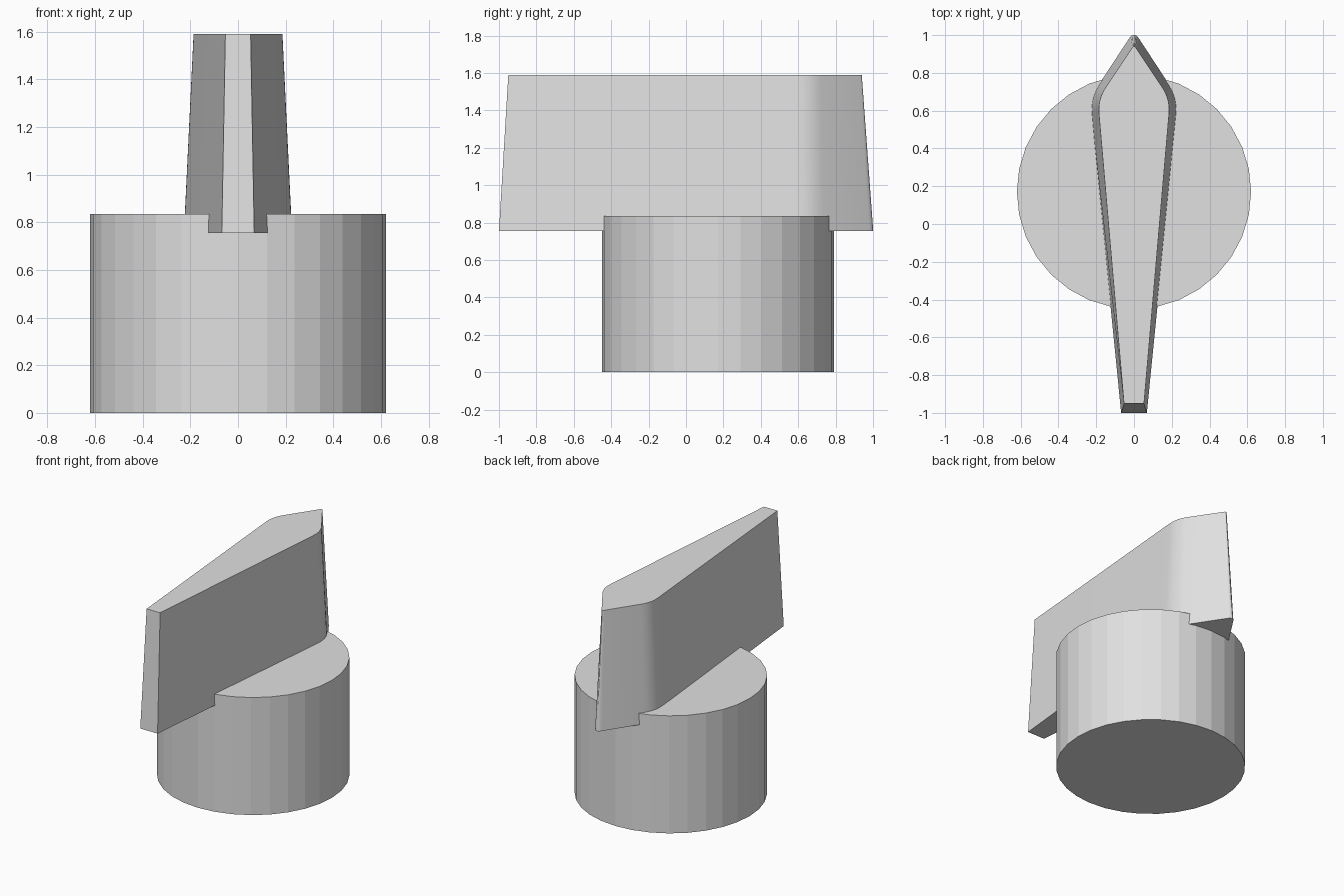
import bpy, bmesh, math
from mathutils import Vector

cube = bpy.data.objects.get("Cube")
if cube:
    bpy.data.objects.remove(cube, do_unlink=True)

grey = bpy.data.materials.new("light_grey")
grey.use_nodes = True
grey.diffuse_color = (0.75, 0.75, 0.75, 1)
grey.node_tree.nodes["Principled BSDF"].inputs["Base Color"].default_value = (0.75, 0.75, 0.75, 1)


def finish(bm, name):
    bmesh.ops.recalc_face_normals(bm, faces=bm.faces)
    mesh = bpy.data.meshes.new(name)
    bm.to_mesh(mesh)
    bm.free()
    mesh.materials.append(grey)
    obj = bpy.data.objects.new(name, mesh)
    bpy.context.collection.objects.link(obj)
    return obj


def rounded(prev, corner, nxt, size, steps=6):
    """Points of a curve that rounds off one corner."""
    p, c, n = Vector(prev), Vector(corner), Vector(nxt)
    a = c + (p - c).normalized() * size
    b = c + (n - c).normalized() * size
    return [a.lerp(c, t).lerp(c.lerp(b, t), t) for t in (i / steps for i in range(steps + 1))]


def outline(nose, shoulder, tip, shoulder_round, tip_round):
    """Closed pointer outline from its right-angled nose to its rounded tip."""
    mirror = lambda p: (-p[0], p[1])
    pts = [nose]
    pts += rounded(nose, shoulder, tip, shoulder_round)
    pts += rounded(shoulder, tip, mirror(shoulder), tip_round)
    pts += rounded(tip, mirror(shoulder), mirror(nose), shoulder_round)
    return pts + [mirror(nose)]


# Round base
bm = bmesh.new()
ring = [bm.verts.new((0.62 * math.sin(i * math.tau / 32),
                      0.17 - 0.62 * math.cos(i * math.tau / 32), 0)) for i in range(32)]
face = bm.faces.new(ring)
top = bmesh.ops.extrude_face_region(bm, geom=[face], use_keep_orig=True)
bmesh.ops.translate(bm, vec=(0, 0, 0.835),
                    verts=[v for v in top["geom"] if isinstance(v, bmesh.types.BMVert)])
finish(bm, "knob_base")

# Tapered pointer grip, lofted between two outlines
lower = outline((0.068, -1.0), (0.234, 0.665), (0, 1.022), 0.085, 0.05)
upper = outline((0.053, -0.95), (0.192, 0.66), (0, 0.948), 0.075, 0.02)
bm = bmesh.new()
low = [bm.verts.new((p[0], p[1], 0.755)) for p in lower]
high = [bm.verts.new((p[0], p[1], 1.59)) for p in upper]
bm.faces.new(low)
bm.faces.new(high)
for i in range(len(low)):
    j = (i + 1) % len(low)
    bm.faces.new((low[i], low[j], high[j], high[i]))
grip = finish(bm, "pointer_grip")

# Soft shading on the grip's rounded corners only
bpy.ops.object.select_all(action='DESELECT')
grip.select_set(True)
bpy.context.view_layer.objects.active = grip
bpy.ops.object.shade_smooth_by_angle(angle=math.radians(25))
